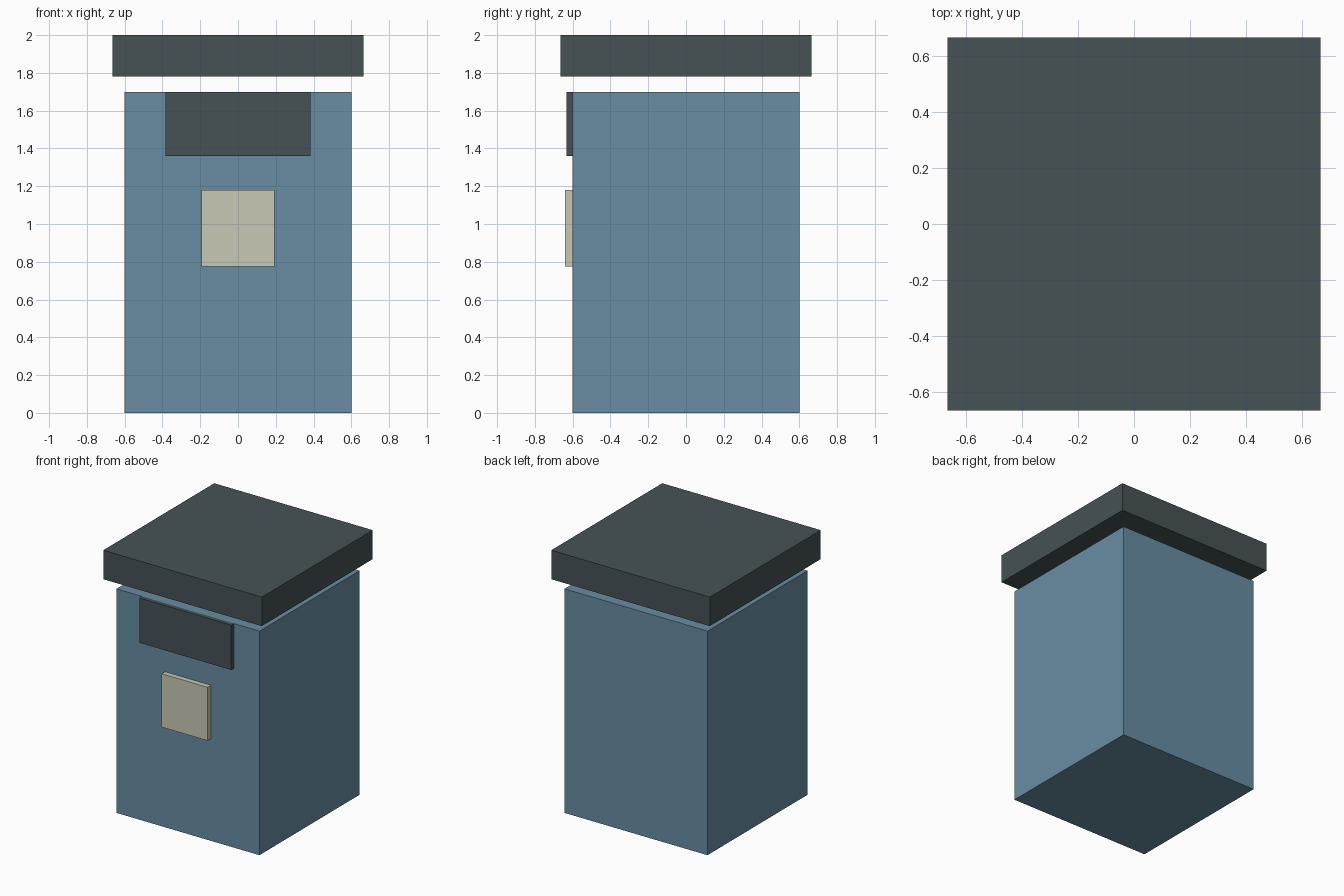
import bpy

if "Cube" in bpy.data.objects:
    bpy.data.objects.remove(bpy.data.objects["Cube"], do_unlink=True)


def material(name, rgb):
    mat = bpy.data.materials.new(name)
    mat.use_nodes = True
    colour = (*rgb, 1.0)
    mat.diffuse_color = colour
    mat.node_tree.nodes["Principled BSDF"].inputs["Base Color"].default_value = colour
    return mat


def box(name, low, high, mat):
    """Box between two opposite corners."""
    centre = [(a + b) / 2 for a, b in zip(low, high)]
    bpy.ops.mesh.primitive_cube_add(size=1, location=centre)
    obj = bpy.context.object
    obj.name = name
    obj.scale = [b - a for a, b in zip(low, high)]
    bpy.ops.object.transform_apply(location=False, rotation=False, scale=True)
    obj.data.materials.append(mat)
    return obj


blue = material("steel blue", (0.14, 0.27, 0.37))
slate = material("dark slate", (0.061, 0.084, 0.093))
cream = material("pale cream", (0.58, 0.58, 0.47))

HALF = 0.6     # half width of the body
LID = 0.665    # half width of the lid

# Main body and the lid raised above it
box("body", (-HALF, -HALF, 0), (HALF, HALF, 1.70), blue)
box("lid", (-LID, -LID, 1.78), (LID, LID, 2.0), slate)

# Raised plates on the front
box("opening_panel", (-0.385, -0.632, 1.36), (0.385, -HALF, 1.70), slate)
box("label_plate", (-0.193, -0.64, 0.775), (0.193, -HALF, 1.18), cream)
